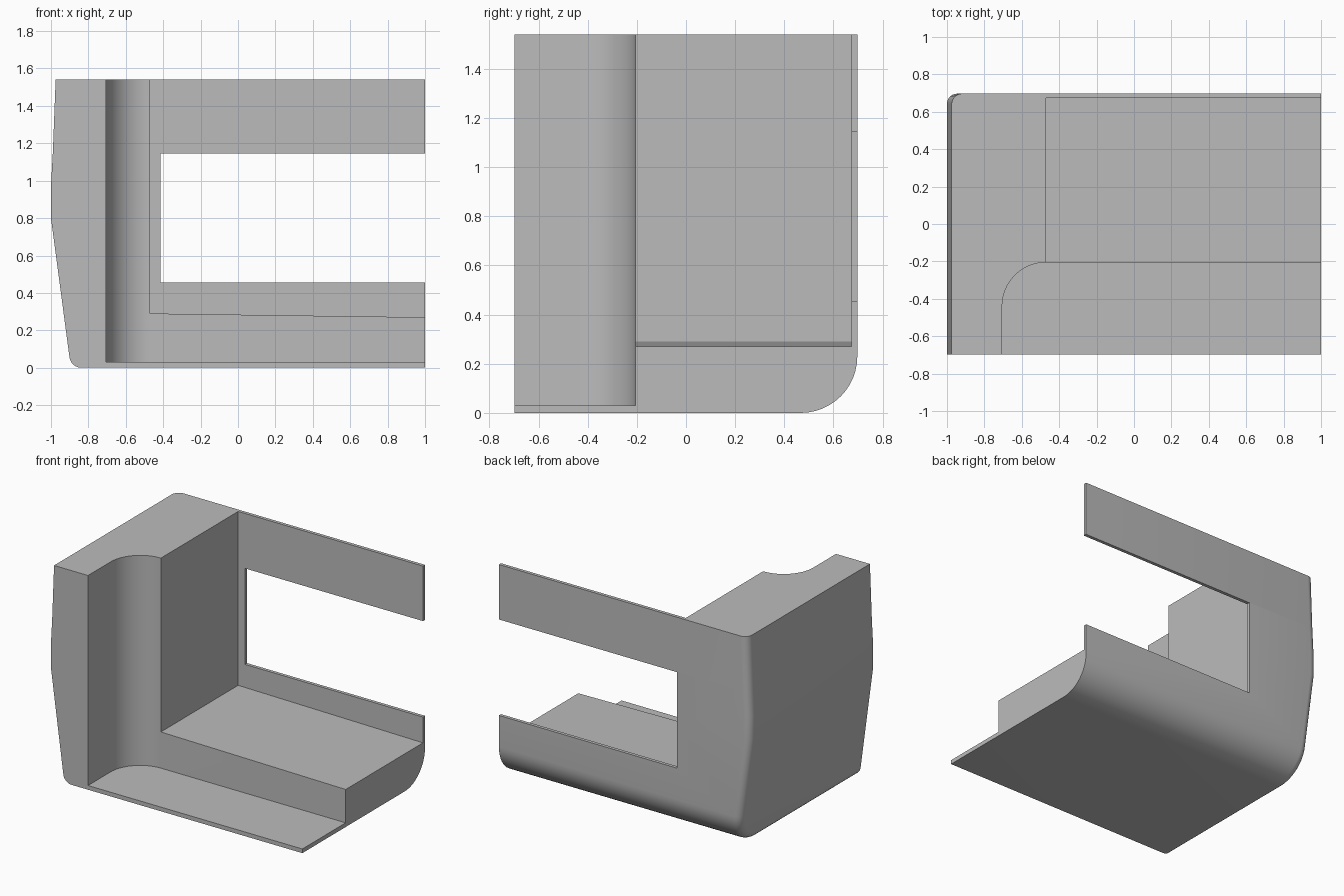
import bpy
import bmesh
from math import sin, cos, pi

if "Cube" in bpy.data.objects:
    bpy.data.objects.remove(bpy.data.objects["Cube"])

grey = bpy.data.materials.new("plain grey")
grey.use_nodes = True
colour = (0.5, 0.5, 0.5, 1)
grey.diffuse_color = colour
grey.node_tree.nodes["Principled BSDF"].inputs["Base Color"].default_value = colour

DEPTH, HEIGHT = 0.697, 1.54      # half depth, full height
SWEEP, EDGE = 0.23, 0.055        # lower back curve, side edge rounding
UPPER = [(0.8, -1), (0.97, -1), (1.15, -0.99), (HEIGHT, -0.975)]


def add_object(name, bm):
    bmesh.ops.recalc_face_normals(bm, faces=bm.faces)
    mesh = bpy.data.meshes.new(name)
    bm.to_mesh(mesh)
    bm.free()
    mesh.materials.append(grey)
    obj = bpy.data.objects.new(name, mesh)
    bpy.context.collection.objects.link(obj)
    return obj


def prism(name, outline, offset):
    """Extrude a closed outline of 3D points along offset."""
    bm = bmesh.new()
    face = bm.faces.new([bm.verts.new(p) for p in outline])
    grown = bmesh.ops.extrude_face_region(bm, geom=[face])["geom"]
    verts = [v for v in grown if isinstance(v, bmesh.types.BMVert)]
    bmesh.ops.translate(bm, verts=verts, vec=offset)
    return add_object(name, bm)


def side_x(z):
    """Outer side of the column at height z."""
    if z <= 0.8:
        return -1 + (0.8 - z) * 0.133
    for (z0, x0), (z1, x1) in zip(UPPER, UPPER[1:]):
        if z <= z1:
            return x0 + (x1 - x0) * (z - z0) / (z1 - z0)
    return UPPER[-1][1]


def section(inset):
    """Back edge (y, z) from the floor to the top."""
    r = SWEEP - inset
    arc = [(DEPTH - SWEEP + r * sin(a), SWEEP - r * cos(a))
           for a in (i * pi / 24 for i in range(13))]
    return arc + [(DEPTH - inset, z) for z, x in UPPER]


# Outer body: sections lofted from the rounded side to the open end
bm = bmesh.new()
rings = []
steps = 6
for k in range(steps + 2):
    a = min(k, steps) * pi / 2 / steps
    pts = section(EDGE * (1 - sin(a)))
    shift = EDGE * (1 - cos(a))
    place = (lambda z: 1.0) if k > steps else (lambda z: side_x(z) + shift)
    front = [bm.verts.new((place(z), -DEPTH, z)) for y, z in pts]
    back = [bm.verts.new((place(z), y, z)) for y, z in pts]
    rings.append((front, back))

for (f0, b0), (f1, b1) in zip(rings, rings[1:]):
    loop0, loop1 = f0 + b0[::-1], f1 + b1[::-1]
    for i in range(len(loop0)):
        bm.faces.new((loop0[i - 1], loop0[i], loop1[i], loop1[i - 1]))
for front, back in (rings[0], rings[-1]):
    for i in range(len(front) - 1):
        bm.faces.new((front[i], back[i], back[i + 1], front[i + 1]))
body = add_object("corner_shell", bm)

# Front recess with a concave corner
R = 0.235
cx, cy = -0.47, -0.205 - R
floor = 0.03
plan = [(cx - R, -2)]
plan += [(cx - R * cos(a), cy + R * sin(a)) for a in (i * pi / 32 for i in range(17))]
plan += [(2, cy + R), (2, -2)]
recess = prism("front_recess_cutter", [(x, y, floor) for x, y in plan], (0, 0, 3))

# Space above the slightly sloping step
slope = [(cx, 0.29), (2, 0.256), (2, 3), (cx, 3)]
space = prism("step_space_cutter", [(x, -0.3, z) for x, z in slope], (0, 0.973, 0))

# Opening through the thin back wall
hole = [(-0.415, 0.455), (2, 0.455), (2, 1.145), (-0.415, 1.145)]
window = prism("window_cutter", [(x, 0.5, z) for x, z in hole], (0, 1, 0))

bpy.ops.object.select_all(action="DESELECT")
bpy.context.view_layer.objects.active = body
body.select_set(True)
for cutter in (recess, space, window):
    cutter.hide_render = True
    cut = body.modifiers.new("cut", "BOOLEAN")
    cut.operation = "DIFFERENCE"
    cut.solver = "EXACT"
    cut.object = cutter
    bpy.ops.object.modifier_apply(modifier=cut.name)
    bpy.data.objects.remove(cutter)

bpy.ops.object.shade_smooth_by_angle(angle=pi / 6)
